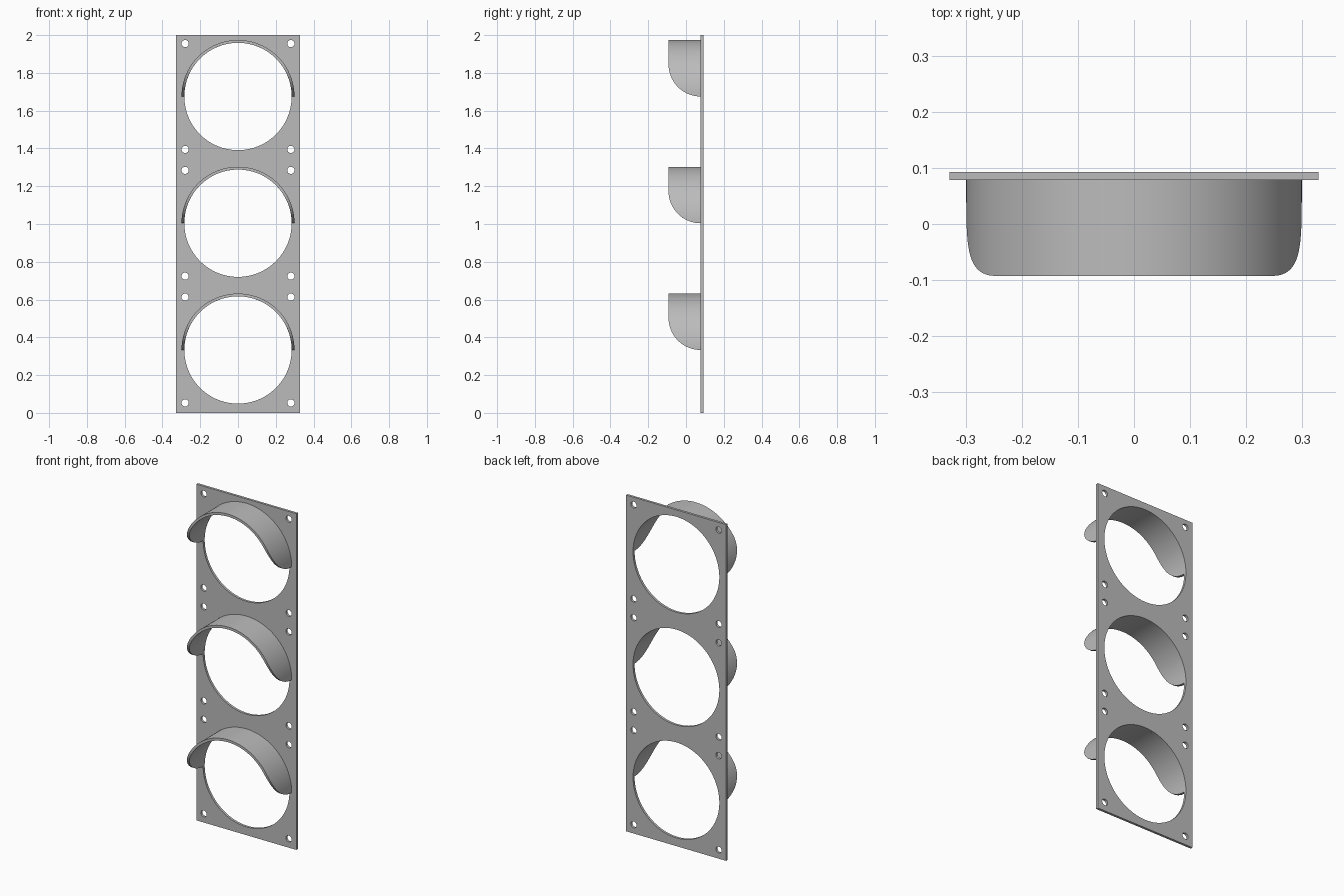
import bpy
import bmesh
from math import sin, cos, pi, sqrt

cube = bpy.data.objects.get("Cube")
if cube:
    bpy.data.objects.remove(cube)

HALF_WIDTH, HEIGHT = 0.329, 2.0
PLATE_FRONT, PLATE_BACK, VISOR_FRONT = 0.078, 0.0925, -0.0925
LENS_R, VISOR_R, SCREW_R = 0.284, 0.299, 0.019
SCREW_OFFSET = 0.28
CENTRES = {"lower": 0.333, "middle": 1.004, "upper": 1.675}

grey = bpy.data.materials.new("grey")
grey.use_nodes = True
color = (0.5, 0.5, 0.5, 1)
grey.diffuse_color = color
grey.node_tree.nodes["Principled BSDF"].inputs["Base Color"].default_value = color


def finish(bm, name):
    """Turn a bmesh into a smooth-by-angle grey object."""
    bmesh.ops.remove_doubles(bm, verts=bm.verts, dist=1e-5)
    bmesh.ops.recalc_face_normals(bm, faces=bm.faces)
    mesh = bpy.data.meshes.new(name)
    bm.to_mesh(mesh)
    bm.free()
    mesh.materials.append(grey)
    obj = bpy.data.objects.new(name, mesh)
    bpy.context.collection.objects.link(obj)
    bpy.ops.object.select_all(action="DESELECT")
    obj.select_set(True)
    bpy.context.view_layer.objects.active = obj
    bpy.ops.object.shade_smooth_by_angle()


def add_loop(bm, points):
    verts = [bm.verts.new((x, PLATE_FRONT, z)) for x, z in points]
    for i, v in enumerate(verts):
        bm.edges.new((verts[i - 1], v))


def circle(x, z, r, n):
    return [(x + r * cos(2 * pi * i / n), z + r * sin(2 * pi * i / n)) for i in range(n)]


# Flat plate with lens openings and screw holes
bm = bmesh.new()
add_loop(bm, [(-HALF_WIDTH, 0), (HALF_WIDTH, 0), (HALF_WIDTH, HEIGHT), (-HALF_WIDTH, HEIGHT)])
for z in CENTRES.values():
    add_loop(bm, circle(0, z, LENS_R, 96))
    for sx in (-1, 1):
        for sz in (-1, 1):
            add_loop(bm, circle(sx * SCREW_OFFSET, z + sz * SCREW_OFFSET, SCREW_R, 24))
bmesh.ops.triangle_fill(bm, use_beauty=True, edges=bm.edges, normal=(0, -1, 0))
back = bmesh.ops.extrude_face_region(bm, geom=bm.faces[:], use_keep_orig=True)
bmesh.ops.translate(bm, vec=(0, PLATE_BACK - PLATE_FRONT, 0),
                    verts=[g for g in back["geom"] if isinstance(g, bmesh.types.BMVert)])
finish(bm, "mounting_plate")


def front_edge(h):
    """Depth of the visor's rounded front edge at height h above its base."""
    reach = PLATE_FRONT - VISOR_FRONT
    drop = max(reach - h, 0)
    return PLATE_FRONT - sqrt(max(reach ** 2 - drop ** 2, 0))


# Half-round visors, with rounded lower front corners
STEPS = 96
for name, z in CENTRES.items():
    bm = bmesh.new()
    rings = []
    for i in range(STEPS + 1):
        a = pi / 2 * (1 - cos(pi * i / STEPS))
        ring = []
        for r, at_front in ((VISOR_R, False), (VISOR_R, True), (LENS_R, True), (LENS_R, False)):
            h = r * sin(a)
            y = front_edge(h) if at_front else PLATE_FRONT
            ring.append(bm.verts.new((r * cos(a), y, z + h)))
        rings.append(ring)
    for p, q in zip(rings, rings[1:]):
        for k in range(4):
            bm.faces.new((p[k - 1], p[k], q[k], q[k - 1]))
    finish(bm, name + "_visor")
